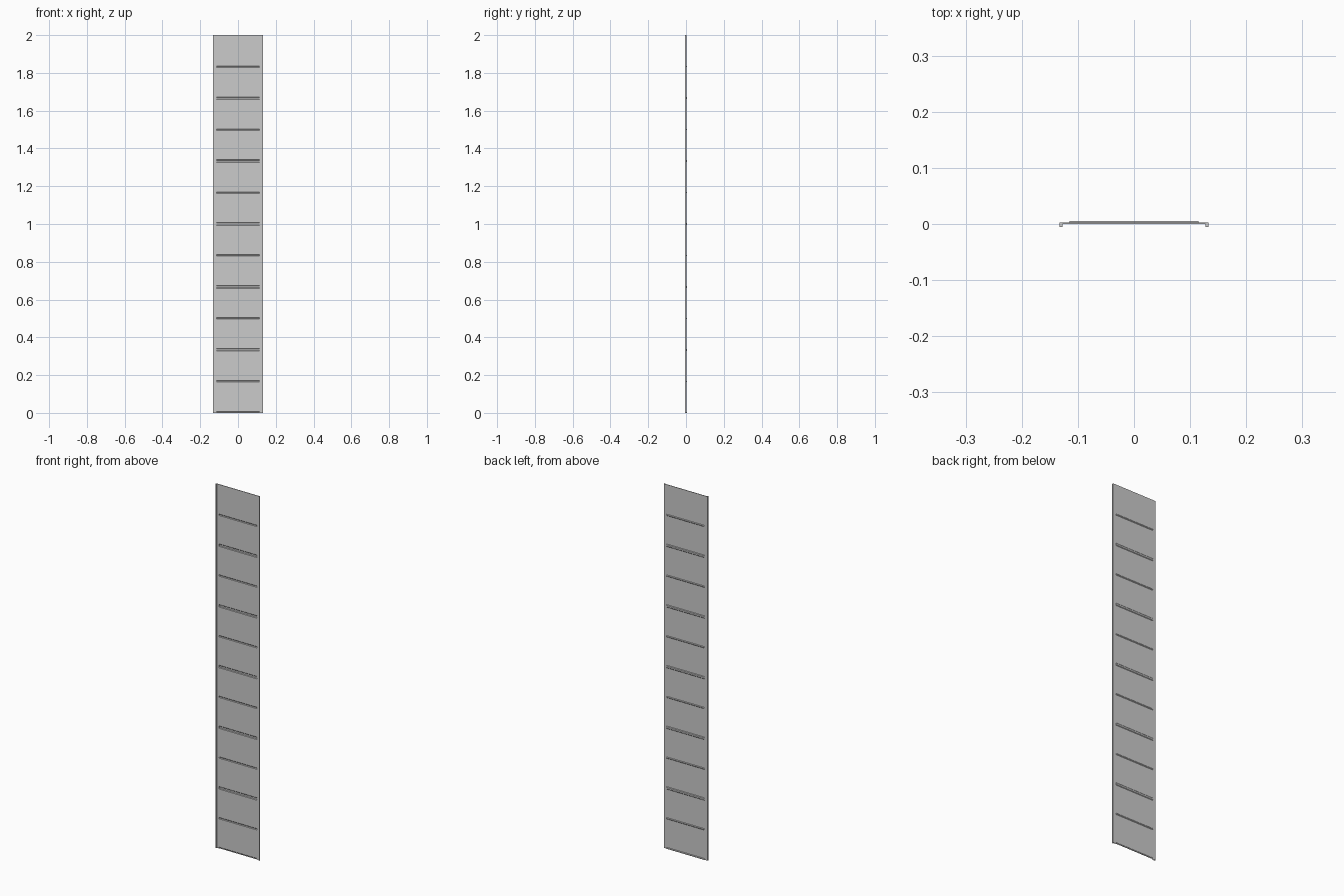
import bpy

if "Cube" in bpy.data.objects:
    bpy.data.objects.remove(bpy.data.objects["Cube"])

HEIGHT = 2.0
HALF_W = 0.133      # half width of the whole panel
RIB_HALF = 0.115    # half width of the ribbed field
FRONT, BACK = -0.0003, 0.0027
PRESS = 0.0023      # depth of the pressed ribs


def prism(name, outline, to_3d, a, b):
    """Extrude a closed 2D outline between two positions."""
    n = len(outline)
    verts = [to_3d(p, a) for p in outline] + [to_3d(p, b) for p in outline]
    faces = [(i, (i + 1) % n, n + (i + 1) % n, n + i) for i in range(n)]
    faces += [tuple(reversed(range(n))), tuple(range(n, 2 * n))]
    mesh = bpy.data.meshes.new(name)
    mesh.from_pydata(verts, [], faces)
    obj = bpy.data.objects.new(name, mesh)
    bpy.context.collection.objects.link(obj)
    bpy.context.view_layer.objects.active = obj
    obj.select_set(True)
    bpy.ops.object.mode_set(mode='EDIT')
    bpy.ops.mesh.select_all(action='SELECT')
    bpy.ops.mesh.normals_make_consistent(inside=False)
    bpy.ops.object.mode_set(mode='OBJECT')
    obj.select_set(False)
    return obj


# Ribbed sheet: wide ribs every third, narrow ribs midway between, half rib at the foot
path = [(PRESS, 0), (PRESS, 0.004), (0, 0.007)]
for k in range(1, 12):
    z = HEIGHT * k / 12
    outer, inner = (0.007, 0.004) if k % 2 == 0 else (0.004, 0.001)
    path += [(0, z - outer), (PRESS, z - inner), (PRESS, z + inner), (0, z + outer)]
path.append((0, HEIGHT))
outline = [(FRONT + d, z) for d, z in path] + [(BACK + d, z) for d, z in reversed(path)]
prism("ribbed_sheet", outline, lambda p, x: (x, p[0], p[1]), -RIB_HALF, RIB_HALF)

# Flat side margins, each with a short flange folded to the front
for side, label in ((-1, "left"), (1, "right")):
    section = [(RIB_HALF, BACK), (HALF_W, BACK), (HALF_W, -0.005),
               (HALF_W - 0.006, -0.005), (HALF_W - 0.006, FRONT), (RIB_HALF, FRONT)]
    prism(label + "_flanged_edge", [(side * x, y) for x, y in section],
          lambda p, z: (p[0], p[1], z), 0, HEIGHT)
